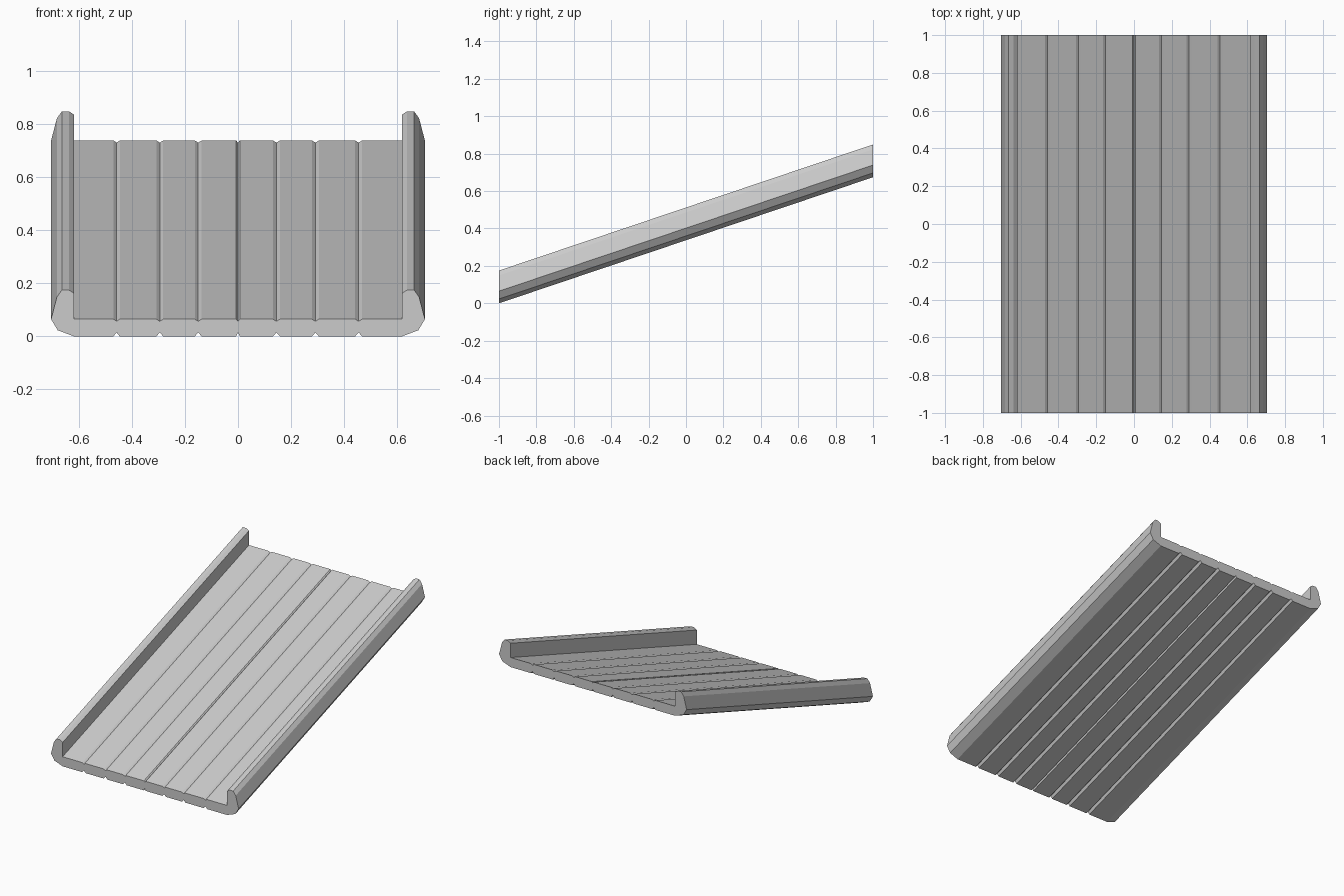
import bpy
import bmesh

cube = bpy.data.objects.get("Cube")
if cube:
    bpy.data.objects.remove(cube, do_unlink=True)

RISE = 0.674    # height gained from front to back
FLOOR = 0.065   # thickness of the floor

grey = bpy.data.materials.new("light grey")
grey.use_nodes = True
colour = (0.6, 0.6, 0.6, 1)
grey.diffuse_color = colour
grey.node_tree.nodes["Principled BSDF"].inputs["Base Color"].default_value = colour

# Plank grooves: centre and half width
grooves = [(-0.458, 0.012), (-0.295, 0.013), (-0.15, 0.013), (0, 0.007),
           (0.145, 0.013), (0.292, 0.013), (0.455, 0.013)]


def groove_line(z, depth):
    """Points from left to right along a surface with V grooves."""
    points = []
    for x, w in grooves:
        points += [(x - w, z), (x, z + depth), (x + w, z)]
    return points


# Cross-section of one rounded side rail, from underside to inner foot
rail = [(0.618, 0), (0.68, 0.023), (0.705, 0.065), (0.683, 0.149), (0.664, 0.175),
        (0.638, 0.175), (0.618, 0.162), (0.618, FLOOR)]
mirrored_rail = [(-x, z) for x, z in reversed(rail)]
section = (groove_line(0, 0.015) + rail
           + groove_line(FLOOR, -0.008)[::-1] + mirrored_rail)

# Ramp: the section swept back along a slope, with vertical ends
bm = bmesh.new()
front = bm.faces.new([bm.verts.new((x, -1, z)) for x, z in section])
swept = bmesh.ops.extrude_face_region(bm, geom=[front], use_keep_orig=True)
back_verts = [g for g in swept["geom"] if isinstance(g, bmesh.types.BMVert)]
bmesh.ops.translate(bm, verts=back_verts, vec=(0, 2, RISE))
bmesh.ops.recalc_face_normals(bm, faces=bm.faces)
mesh = bpy.data.meshes.new("ramp")
bm.to_mesh(mesh)
bm.free()
mesh.materials.append(grey)
ramp = bpy.data.objects.new("ramp", mesh)
bpy.context.collection.objects.link(ramp)
